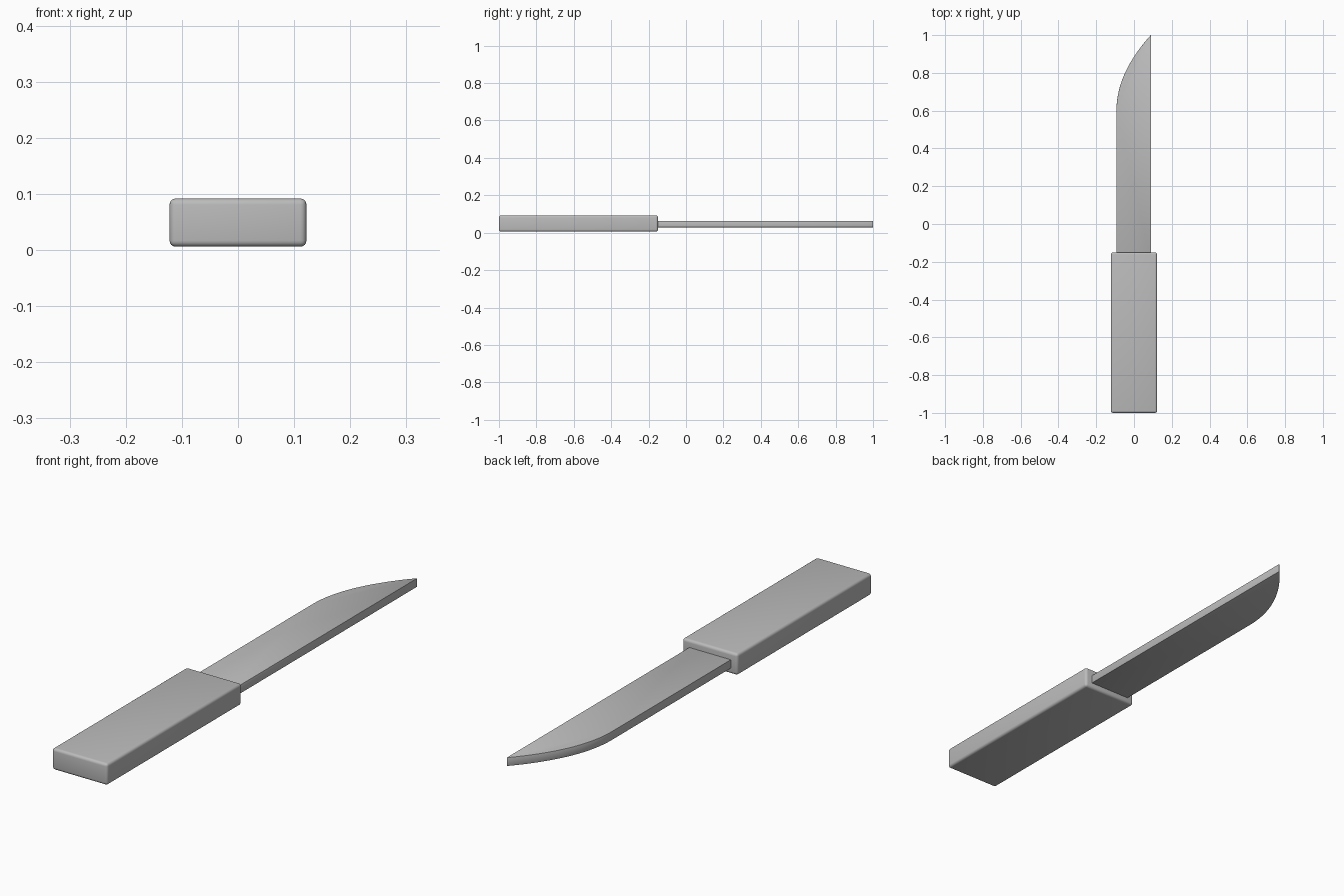
import bpy, bmesh

if "Cube" in bpy.data.objects:
    bpy.data.objects.remove(bpy.data.objects["Cube"])

grey = bpy.data.materials.new("plain grey")
grey.diffuse_color = (0.5, 0.5, 0.5, 1)
grey.use_nodes = True
grey.node_tree.nodes["Principled BSDF"].inputs["Base Color"].default_value = grey.diffuse_color


def extruded_part(name, outline, z0, z1, bevel, segments):
    """Extrude a flat outline from z0 to z1 and round its edges."""
    bm = bmesh.new()
    base = bm.faces.new([bm.verts.new((x, y, z0)) for x, y in outline])
    top = bmesh.ops.extrude_face_region(bm, geom=[base])["geom"]
    verts = [v for v in top if isinstance(v, bmesh.types.BMVert)]
    bmesh.ops.translate(bm, verts=verts, vec=(0, 0, z1 - z0))
    bmesh.ops.recalc_face_normals(bm, faces=bm.faces)
    mesh = bpy.data.meshes.new(name)
    bm.to_mesh(mesh)
    bm.free()
    mesh.materials.append(grey)
    obj = bpy.data.objects.new(name, mesh)
    bpy.context.collection.objects.link(obj)
    mod = obj.modifiers.new("rounded edges", "BEVEL")
    mod.width = bevel
    mod.segments = segments
    mod.limit_method = "ANGLE"
    bpy.ops.object.select_all(action="DESELECT")
    obj.select_set(True)
    bpy.context.view_layer.objects.active = obj
    bpy.ops.object.modifier_apply(modifier=mod.name)
    bpy.ops.object.shade_smooth_by_angle()
    return obj


# Handle: a rounded rectangular block
extruded_part("handle", [(-0.122, -1), (0.122, -1), (0.122, -0.15), (-0.122, -0.15)],
              0.006, 0.092, 0.011, 4)

# Blade: straight back on the right, cutting edge curving up to the tip
start, control, tip = (-0.093, 0.6), (-0.093, 0.8), (0.089, 1.0)
steps = 20
curve = []
for i in range(steps + 1):
    t = i / steps
    curve.append(tuple((1 - t) ** 2 * a + 2 * t * (1 - t) * b + t * t * c
                       for a, b, c in zip(start, control, tip)))
outline = [(-0.093, -0.2), (0.091, -0.2), (0.091, 1.0)] + curve[::-1]
extruded_part("blade", outline, 0.029, 0.063, 0.0015, 2)
